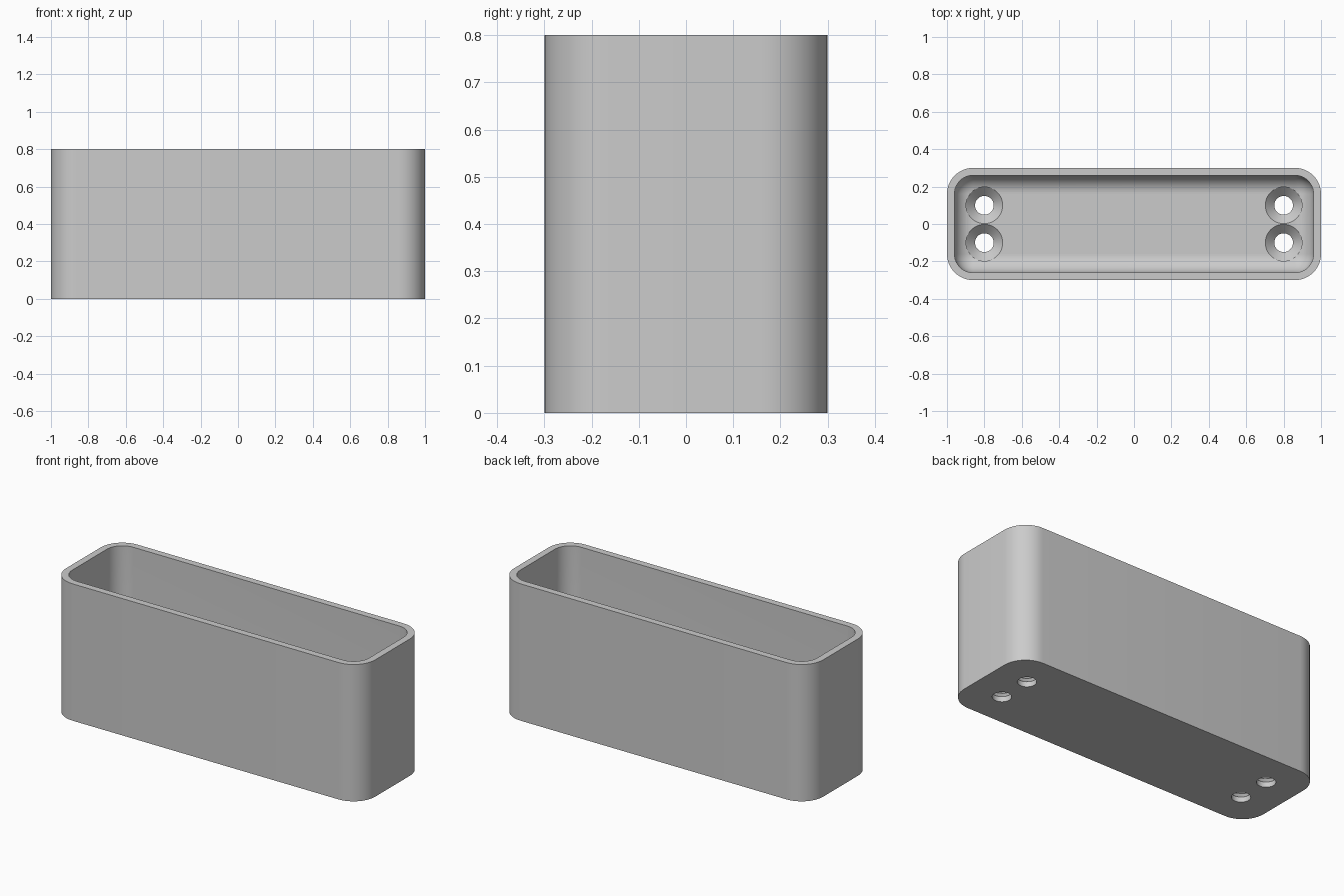
import bpy
import bmesh
from math import sin, cos, pi

default = bpy.data.objects.get("Cube")
if default:
    bpy.data.objects.remove(default, do_unlink=True)

LENGTH, DEPTH, HEIGHT = 2.0, 0.6, 0.8
WALL, FLOOR = 0.04, 0.08
OUTER_R, INNER_R = 0.14, 0.10
SEG = 12          # segments per rounded corner

grey = bpy.data.materials.new("grey")
grey.use_nodes = True
colour = (0.6, 0.6, 0.6, 1)
grey.diffuse_color = colour
grey.node_tree.nodes["Principled BSDF"].inputs["Base Color"].default_value = colour


def make_object(name, bm):
    bmesh.ops.remove_doubles(bm, verts=bm.verts, dist=1e-5)
    bmesh.ops.recalc_face_normals(bm, faces=bm.faces)
    mesh = bpy.data.meshes.new(name)
    bm.to_mesh(mesh)
    bm.free()
    mesh.materials.append(grey)
    obj = bpy.data.objects.new(name, mesh)
    bpy.context.collection.objects.link(obj)
    return obj


def rounded_ring(bm, inset, radius, z):
    """Rounded rectangle, inset from the outer size."""
    cx, cy = LENGTH / 2 - inset - radius, DEPTH / 2 - inset - radius
    ring = []
    for q, (sx, sy) in enumerate([(1, 1), (-1, 1), (-1, -1), (1, -1)]):
        for i in range(SEG + 1):
            a = (q + i / SEG) * pi / 2
            ring.append(bm.verts.new((sx * cx + radius * cos(a), sy * cy + radius * sin(a), z)))
    return ring


def circle_ring(bm, x, y, radius, z, n=48):
    return [bm.verts.new((x + radius * cos(2 * pi * i / n), y + radius * sin(2 * pi * i / n), z))
            for i in range(n)]


def skin(bm, rings):
    """Closed solid through a stack of rings."""
    for a, b in zip(rings, rings[1:]):
        for i in range(len(a)):
            j = (i + 1) % len(a)
            bm.faces.new((a[i], a[j], b[j], b[i]))
    bm.faces.new(rings[0])
    bm.faces.new(rings[-1])


# Tray: outer wall, rim, inner wall, filleted inner floor edge
bm = bmesh.new()
rings = [rounded_ring(bm, 0, OUTER_R, 0), rounded_ring(bm, 0, OUTER_R, HEIGHT),
         rounded_ring(bm, WALL, INNER_R, HEIGHT)]
for i in range(SEG + 1):
    a = i / SEG * pi / 2
    drop = INNER_R * (1 - cos(a))
    rings.append(rounded_ring(bm, WALL + drop, INNER_R - drop,
                              FLOOR + INNER_R * (1 - sin(a))))
skin(bm, rings)
tray = make_object("tray", bm)

# Countersunk screw holes
bm = bmesh.new()
for x in (-0.8, 0.8):
    for y in (-0.1, 0.1):
        profile = [(0.05, -0.1), (0.05, FLOOR - 0.05), (0.098, FLOOR - 0.002), (0.098, FLOOR + 0.1)]
        skin(bm, [circle_ring(bm, x, y, r, z) for r, z in profile])
cutter = make_object("screw_hole_cutter", bm)
cutter.hide_render = True

bpy.context.view_layer.objects.active = tray
cut = tray.modifiers.new("screw_holes", 'BOOLEAN')
cut.operation = 'DIFFERENCE'
cut.solver = 'EXACT'
cut.object = cutter
bpy.ops.object.modifier_apply(modifier=cut.name)
bpy.data.objects.remove(cutter, do_unlink=True)

# Smooth corners, sharp rims
for obj in bpy.context.selected_objects:
    obj.select_set(False)
tray.select_set(True)
bpy.ops.object.shade_smooth_by_angle(angle=pi / 6)
